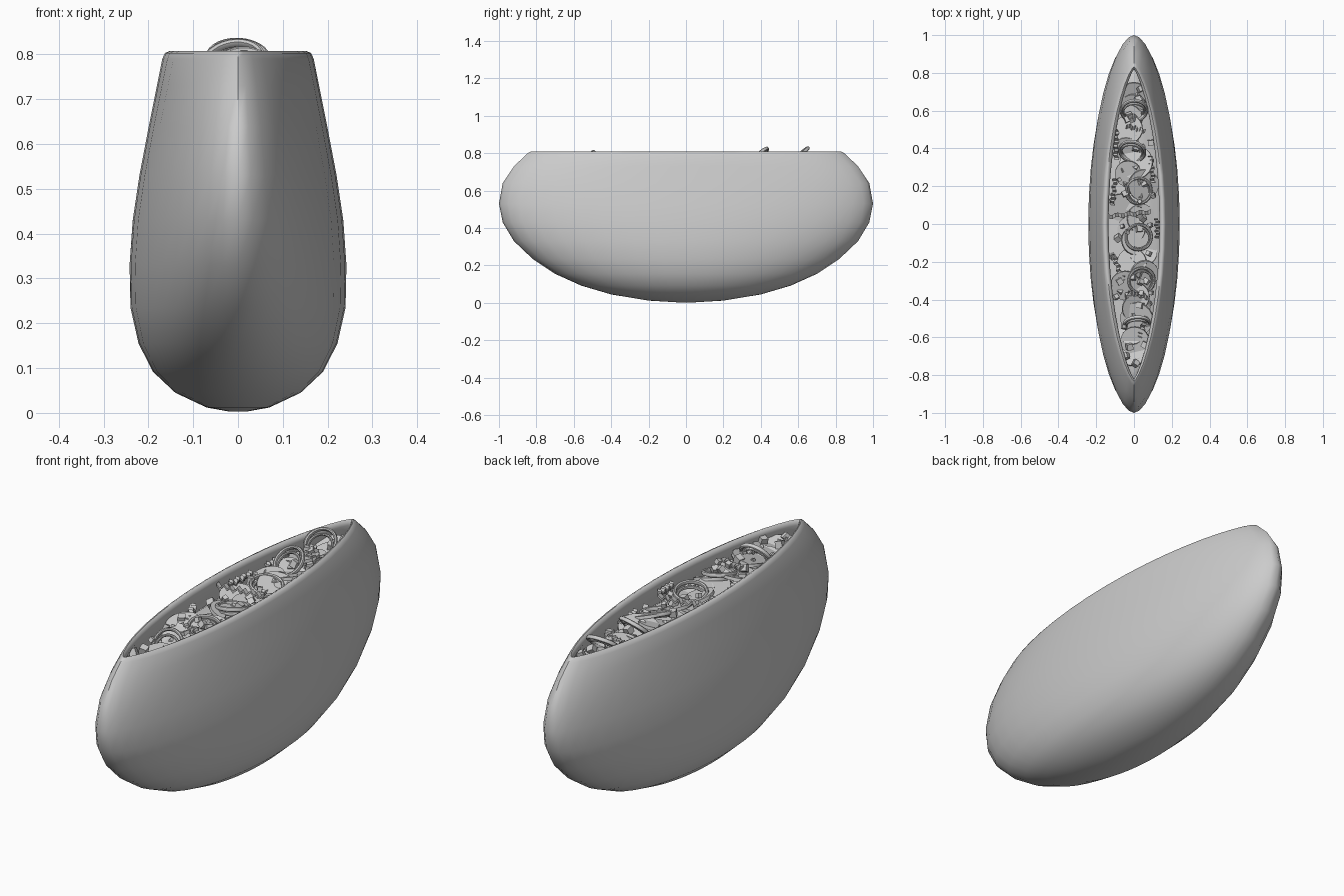
import bpy, bmesh, math, random
from mathutils import Matrix, Vector, Euler

if "Cube" in bpy.data.objects:
    bpy.data.objects.remove(bpy.data.objects["Cube"])

random.seed(4)
SEG = 40


def finish(name, bm, angle=40):
    bmesh.ops.recalc_face_normals(bm, faces=bm.faces)
    me = bpy.data.meshes.new(name)
    bm.to_mesh(me)
    bm.free()
    ob = bpy.data.objects.new(name, me)
    bpy.context.collection.objects.link(ob)
    bpy.ops.object.select_all(action='DESELECT')
    ob.select_set(True)
    bpy.context.view_layer.objects.active = ob
    bpy.ops.object.shade_smooth_by_angle(angle=math.radians(angle))
    return ob


def loft(bm, levels):
    """Skin a stack of pointed ovals: (half width, half length, z, end sharpness)."""
    rings = []
    for w, l, z, e in levels:
        ring = []
        for i in range(SEG):
            a = 2 * math.pi * i / SEG
            c = math.cos(a)
            x = math.copysign(abs(c) ** (2 * e), c) * w
            ring.append(bm.verts.new((x, l * math.sin(a), z)))
        rings.append(ring)
    for r, s in zip(rings, rings[1:]):
        for i in range(SEG):
            j = (i + 1) % SEG
            bm.faces.new((r[i], r[j], s[j], s[i]))
    bm.faces.new(rings[0])
    bm.faces.new(rings[-1])


def pose(x, y, z, rx=0, ry=0, rz=0):
    return Matrix.Translation((x, y, z)) @ Euler((rx, ry, rz)).to_matrix().to_4x4()


def half_width(y):
    return 0.14 * max(0.0, 1 - (y / 0.82) ** 2) ** 0.8


# Hollow shell: outside from the base up, over the rounded rim, down inside
outer = [(.02, .05, .003, .5), (.07, .2, .012, .5), (.14, .40, .045, .5), (.19, .56, .092, .5),
         (.222, .70, .155, .5), (.24, .82, .235, .51), (.242, .92, .33, .52),
         (.235, .98, .43, .53), (.22, 1.0, .53, .55), (.199, .98, .64, .58),
         (.181, .92, .73, .63), (.169, .857, .79, .69), (.163, .842, .803, .71),
         (.152, .832, .808, .73), (.141, .825, .803, .76), (.135, .818, .785, .78)]
inner = [(.15, .85, .73, .68), (.175, .94, .64, .6), (.197, .96, .53, .57), (.212, .93, .43, .54),
         (.217, .86, .33, .52), (.2, .72, .2, .5), (.12, .42, .09, .5), (.04, .1, .05, .5)]
bm = bmesh.new()
loft(bm, outer + inner)
finish("bun_shell", bm, 50)

# Solid filling below the loose toppings
bm = bmesh.new()
loft(bm, [(.19, .84, .5, .58), (.17, .88, .62, .6), (.155, .85, .69, .66), (.12, .79, .715, .72)])
finish("filling", bm)

# Round slices lying at random tilts
bm = bmesh.new()
for i in range(24):
    y = -0.68 + 1.36 * i / 23
    r = min(random.uniform(.07, .09), half_width(y) + .02)
    room = max(0, half_width(y) + .015 - r)
    bmesh.ops.create_cone(bm, cap_ends=True, segments=20, radius1=r, radius2=r, depth=.014,
                          matrix=pose(random.uniform(-room, room), y, random.uniform(.715, .75),
                                      random.uniform(-.4, .4), random.uniform(-.35, .35)))
finish("round_slices", bm)


# Rings: thin round tubes
def ring(bm, m, R, t=.008, n=28, k=8):
    grid = [[bm.verts.new(m @ Vector(((R + t * math.cos(b)) * math.cos(a),
                                      (R + t * math.cos(b)) * math.sin(a),
                                      1.3 * t * math.sin(b))))
             for b in (2 * math.pi * q / k for q in range(k))]
            for a in (2 * math.pi * p / n for p in range(n))]
    for i in range(n):
        for j in range(k):
            bm.faces.new((grid[i][j], grid[(i + 1) % n][j],
                          grid[(i + 1) % n][(j + 1) % k], grid[i][(j + 1) % k]))


bm = bmesh.new()
for x, y, z, rx, ry in [(0, .60, .785, .68, .05), (-.01, .385, .78, .72, -.2), (.025, .175, .76, .15, .2),
                        (.025, -.07, .757, -.2, -.12), (.04, -.3, .755, .2, .15), (.015, -.53, .752, 1.0, .1)]:
    ring(bm, pose(x, y, z, rx, ry), .068)
    ring(bm, pose(x, y - .004, z - .015, rx + .1, ry), .057, .006)
finish("rings", bm)

# Small diced pieces
bm = bmesh.new()
for i in range(60):
    y = random.uniform(-.74, .72)
    w = half_width(y) * .9
    s = random.uniform(.018, .032)
    m = pose(random.uniform(-w, w), y, random.uniform(.735, .77),
             *(random.uniform(-.6, .6) for _ in range(3)))
    bmesh.ops.create_cube(bm, size=s, matrix=m)
finish("diced_pieces", bm, 30)


# Crinkled strips
def strip(bm, start, end, z, width=.022, n=14):
    a, b = Vector((*start, z)), Vector((*end, z))
    side = (b - a).normalized().cross(Vector((0, 0, 1))) * width / 2
    prev = None
    for i in range(n + 1):
        p = a.lerp(b, i / n) + Vector((0, 0, .009 * (-1) ** i)) + side * .35 * (-1) ** (i // 2)
        up = Vector((0, 0, .005))
        cur = [bm.verts.new(v) for v in (p - side - up, p + side - up, p + side + up, p - side + up)]
        if prev:
            for j in range(4):
                k = (j + 1) % 4
                bm.faces.new((prev[j], prev[k], cur[k], cur[j]))
        else:
            bm.faces.new(cur)
        prev = cur
    bm.faces.new(prev)


bm = bmesh.new()
for s, e, z in [((-.13, .04), (.09, .065), .77), ((-.095, .34), (-.095, .5), .75),
                ((.12, .03), (.125, -.08), .76), ((-.11, -.16), (-.06, -.3), .755),
                ((-.1, .24), (-.115, .1), .755), ((.09, .36), (.1, .22), .755),
                ((-.03, -.36), (.08, -.39), .765), ((.08, -.45), (.03, -.6), .755),
                ((-.04, .52), (.06, .49), .76)]:
    strip(bm, s, e, z)
finish("crinkled_strips", bm, 25)
